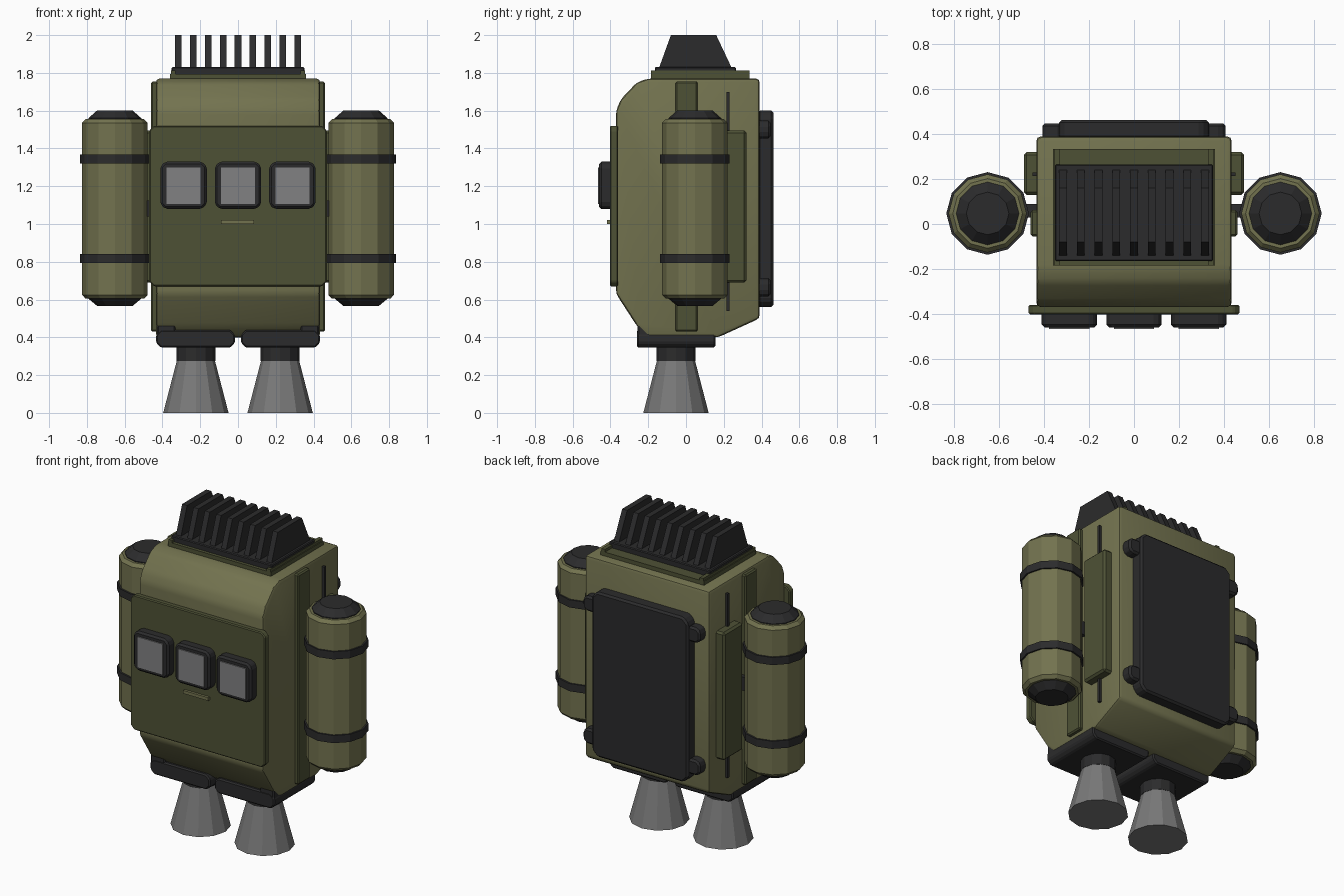
import bpy, bmesh, math
from mathutils import Vector

cube = bpy.data.objects.get("Cube")
if cube:
    bpy.data.objects.remove(cube, do_unlink=True)


def material(name, r, g, b):
    m = bpy.data.materials.new(name)
    m.use_nodes = True
    m.diffuse_color = (r, g, b, 1)
    m.node_tree.nodes["Principled BSDF"].inputs["Base Color"].default_value = (r, g, b, 1)
    return m


OLIVE = material("olive", .17, .17, .078)
GREEN = material("dark_green", .076, .083, .036)
BLACK = material("charcoal", .024, .024, .025)
GREY = material("nozzle_grey", .19, .19, .19)
GLASS = material("glass_grey", .22, .22, .225)


def finish(name, bm, mat, bevel=0, segments=1, smooth=False):
    bmesh.ops.recalc_face_normals(bm, faces=bm.faces)
    if bevel:
        bmesh.ops.bevel(bm, geom=bm.edges[:], offset=bevel, segments=segments,
                        profile=0.5, affect='EDGES')
    me = bpy.data.meshes.new(name)
    bm.to_mesh(me)
    bm.free()
    me.materials.append(mat)
    ob = bpy.data.objects.new(name, me)
    bpy.context.collection.objects.link(ob)
    if smooth:
        bpy.ops.object.select_all(action='DESELECT')
        ob.select_set(True)
        bpy.context.view_layer.objects.active = ob
        bpy.ops.object.shade_smooth_by_angle(angle=math.radians(35))
    return ob


def box(name, x, y, z, mat, bevel=0, segments=1):
    """Box from (min, max) ranges."""
    bm = bmesh.new()
    bmesh.ops.create_cube(bm, size=1)
    for v in bm.verts:
        v.co = Vector([(r[0] + r[1]) / 2 + c * (r[1] - r[0]) for c, r in zip(v.co, (x, y, z))])
    return finish(name, bm, mat, bevel, segments)


def extrude(name, points, axis, lo, hi, mat, bevel=0, segments=1, smooth=False):
    """Extrude a 2D outline along x (outline is y, z) or y (outline is x, z)."""
    bm = bmesh.new()
    place = (lambda p, t: (t, p[0], p[1])) if axis == 'x' else (lambda p, t: (p[0], t, p[1]))
    a = [bm.verts.new(place(p, lo)) for p in points]
    b = [bm.verts.new(place(p, hi)) for p in points]
    bm.faces.new(a)
    bm.faces.new(b[::-1])
    for i in range(len(a)):
        j = (i + 1) % len(a)
        bm.faces.new((a[i], b[i], b[j], a[j]))
    return finish(name, bm, mat, bevel, segments, smooth)


def clipped(x, z, c):
    """Rectangle outline with clipped corners."""
    (l, r), (b, t) = x, z
    return [(l + c, b), (r - c, b), (r, b + c), (r, t - c),
            (r - c, t), (l + c, t), (l, t - c), (l, b + c)]


def turned(name, x, y, rings, mat, sides=12):
    """Faceted upright solid from (radius, height) rings."""
    bm = bmesh.new()
    loops = []
    for r, z in rings:
        loops.append([bm.verts.new((x + r * math.cos(math.tau * i / sides),
                                    y + r * math.sin(math.tau * i / sides), z))
                      for i in range(sides)])
    for a, b in zip(loops, loops[1:]):
        for i in range(sides):
            j = (i + 1) % sides
            bm.faces.new((a[i], a[j], b[j], b[i]))
    bm.faces.new(loops[0][::-1])
    bm.faces.new(loops[-1])
    return finish(name, bm, mat)


def side_range(s, a, b):
    return (a, b) if s > 0 else (-b, -a)


# Main body
extrude("body", [(-.37, 1.6), (-.345, 1.66), (-.26, 1.75), (-.2, 1.77), (.39, 1.77),
                 (.39, .5), (.17, .4), (-.2, .4), (-.26, .46), (-.37, .63)],
        'x', -.435, .435, OLIVE, .02, 2, True)

# Front panel with three windows and a handle
extrude("front_panel", clipped((-.47, .47), (.67, 1.52), .025), 'y', -.402, -.36, GREEN, .006)
for i, x in enumerate((-.288, 0, .288)):
    extrude(f"window_frame_{i}", clipped((x - .123, x + .123), (1.08, 1.33), .025),
            'y', -.46, -.39, BLACK, .012)
    box(f"window_glass_{i}", (x - .09, x + .09), (-.467, -.458), (1.105, 1.3), GLASS)
box("handle", (-.09, .085), (-.418, -.395), (1.0, 1.02), OLIVE)

# Back panel
extrude("back_panel", clipped((-.335, .335), (.56, 1.6), .035), 'y', .38, .463, BLACK, .012)

# Radiator on top
box("radiator_plate", (-.36, .36), (-.185, .335), (1.76, 1.795), GREEN)
for s, side in ((1, "left"), (-1, "right")):
    box(f"radiator_rail_{side}", side_range(s, .33, .355), (-.185, .335), (1.79, 1.812), GREEN)
box("radiator_base", (-.352, .352), (-.165, .265), (1.79, 1.83), BLACK, .005)
for i in range(9):
    x = (i - 4) * .079
    extrude(f"radiator_fin_{i}", [(-.145, 1.82), (.245, 1.82), (.16, 2), (-.08, 2)],
            'x', x - .0175, x + .0175, BLACK)

for s, side in ((1, "left"), (-1, "right")):
    # Side trim
    box(f"side_strip_{side}", side_range(s, .42, .46), (-.055, .062), (.43, 1.755), GREEN, .008)
    box(f"side_seam_{side}", side_range(s, .42, .452), (.214, .23), (.54, 1.7), BLACK)
    box(f"side_plate_{side}", side_range(s, .42, .49), (.13, .32), (.69, 1.495), GREEN, .012)
    box(f"tank_mount_{side}", side_range(s, .42, .51), (.03, .09), (1.04, 1.125), BLACK)

    # Tank with caps and straps
    tx, ty = s * .652, .047
    turned(f"tank_{side}", tx, ty, [(.155, .605), (.174, .625), (.174, 1.535), (.155, 1.555)], OLIVE)
    turned(f"tank_top_cap_{side}", tx, ty, [(.14, 1.55), (.14, 1.56), (.095, 1.6)], BLACK)
    turned(f"tank_bottom_cap_{side}", tx, ty, [(.095, .567), (.14, .605), (.14, .615)], BLACK)
    for part, z in (("upper", 1.345), ("lower", .817)):
        turned(f"{part}_strap_{side}", tx, ty, [(.184, z - .024), (.184, z + .024)], BLACK)

    # Back panel clasps
    for part, z in (("upper", 1.5), ("lower", .665)):
        extrude(f"{part}_clasp_{side}", clipped(side_range(s, .31, .408), (z - .048, z + .048), .022),
                'y', .375, .448, BLACK, .012)

    # Thruster block, neck and nozzle
    extrude(f"thruster_block_{side}", clipped(side_range(s, .016, .433), (.345, .44), .025),
            'y', -.26, .155, BLACK, .008)
    box(f"thruster_lip_{side}", side_range(s, .33, .43), (-.258, -.155), (.4, .468), BLACK, .008)
    turned(f"neck_{side}", s * .223, -.053, [(.103, .275), (.103, .36)], BLACK)
    turned(f"nozzle_{side}", s * .223, -.053, [(.173, 0), (.1, .28)], GREY)
